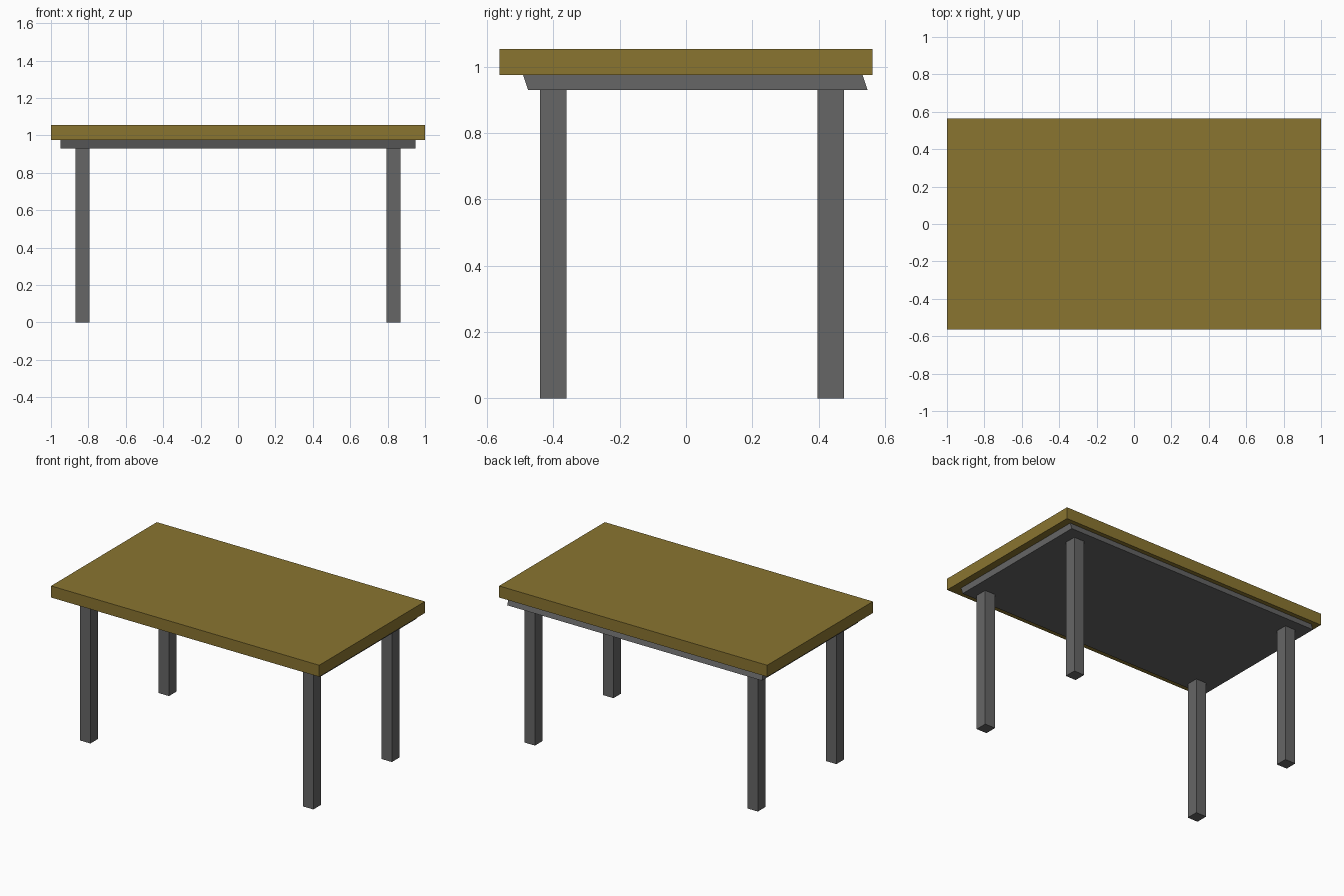
import bpy
import bmesh

if "Cube" in bpy.data.objects:
    bpy.data.objects.remove(bpy.data.objects["Cube"])


def material(name, rgb):
    mat = bpy.data.materials.new(name)
    mat.diffuse_color = (*rgb, 1)
    mat.use_nodes = True
    mat.node_tree.nodes["Principled BSDF"].inputs["Base Color"].default_value = mat.diffuse_color
    return mat


def box(name, x, y, z, mat, shear=0.0):
    """Box from (min, max) ranges; shear slides the bottom face along y."""
    bm = bmesh.new()
    bmesh.ops.create_cube(bm, size=1)
    for v in bm.verts:
        at_bottom = v.co.z < 0
        v.co = [lo + (c + 0.5) * (hi - lo) for c, (lo, hi) in zip(v.co, (x, y, z))]
        if at_bottom:
            v.co.y += shear
    mesh = bpy.data.meshes.new(name)
    bm.to_mesh(mesh)
    bm.free()
    mesh.materials.append(mat)
    obj = bpy.data.objects.new(name, mesh)
    bpy.context.collection.objects.link(obj)
    return obj


wood = material("wood", (0.254, 0.178, 0.03))
metal = material("dark_grey", (0.133, 0.133, 0.133))

# Thick wooden top
box("table_top", (-1, 1), (-0.563, 0.563), (0.976, 1.054), wood)

# Slanted support plate under the top
box("support_plate", (-0.95, 0.95), (-0.492, 0.533), (0.931, 0.976), metal, shear=0.015)

# Four square legs, pairs set slightly towards the back
for row, y in (("front", (-0.44, -0.36)), ("back", (0.397, 0.477))):
    for side, x in (("left", (-0.87, -0.793)), ("right", (0.793, 0.87))):
        box(f"{row}_{side}_leg", x, y, (0, 0.931), metal)
